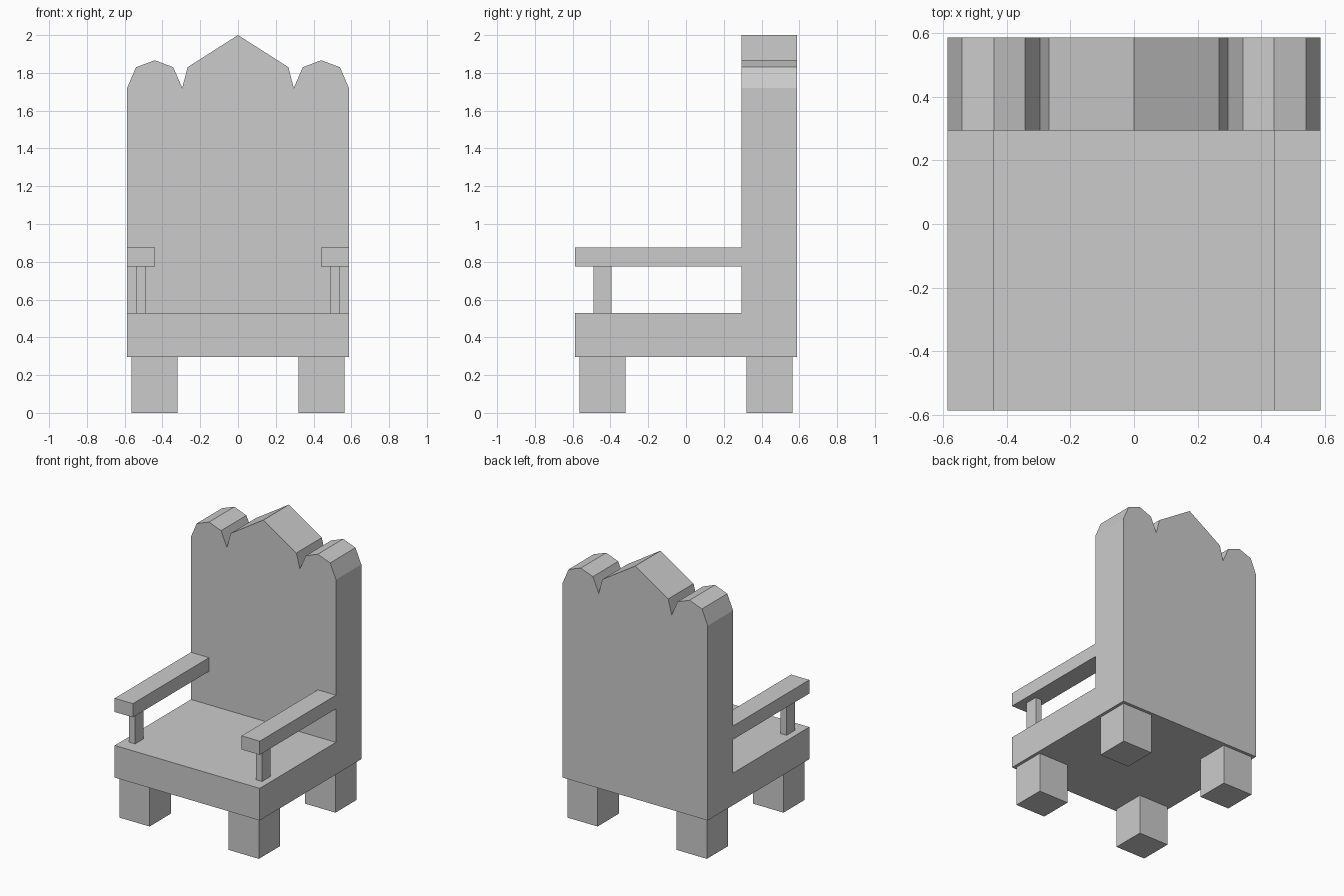
import bpy
import bmesh

if "Cube" in bpy.data.objects:
    bpy.data.objects.remove(bpy.data.objects["Cube"])


def prism(name, outline, y0, y1):
    """Extrude an (x, z) outline from y0 to y1."""
    bm = bmesh.new()
    face = bm.faces.new([bm.verts.new((x, y0, z)) for x, z in outline])
    ext = bmesh.ops.extrude_face_region(bm, geom=[face])
    verts = [g for g in ext["geom"] if isinstance(g, bmesh.types.BMVert)]
    bmesh.ops.translate(bm, verts=verts, vec=(0, y1 - y0, 0))
    bmesh.ops.recalc_face_normals(bm, faces=bm.faces)
    mesh = bpy.data.meshes.new(name)
    bm.to_mesh(mesh)
    bm.free()
    obj = bpy.data.objects.new(name, mesh)
    bpy.context.collection.objects.link(obj)
    return obj


def box(name, x, y, z, mirror=(False, False)):
    """Box from (min, max) ranges, optionally mirrored in x and y."""
    obj = prism(name, [(x[0], z[0]), (x[1], z[0]), (x[1], z[1]), (x[0], z[1])], *y)
    if any(mirror):
        mod = obj.modifiers.new("Mirror", "MIRROR")
        mod.use_axis = (*mirror, False)
        mod.use_mirror_merge = False
    return obj


W = 0.587        # half width and half depth
BACK_Y = 0.294   # front of the backrest
LEG_TOP, SEAT_TOP = 0.295, 0.53
ARM_LOW, ARM_TOP = 0.775, 0.875

# Four legs
box("legs", (0.32, 0.565), (0.32, 0.565), (0, LEG_TOP), (True, True))

# Seat slab
box("seat", (-W, W), (-W, BACK_Y), (LEG_TOP, SEAT_TOP))

# Backrest with a pointed crest between two rounded shoulders
crest = [(W, 1.72), (0.54, 1.83), (0.44, 1.867), (0.343, 1.83),
         (0.295, 1.72), (0.267, 1.83)]
outline = [(W, LEG_TOP)] + crest + [(0, 2.0)]
outline += [(-x, z) for x, z in reversed(crest)] + [(-W, LEG_TOP)]
prism("backrest", outline, BACK_Y, W)

# Armrests and their front posts
box("armrests", (0.44, W), (-W, BACK_Y), (ARM_LOW, ARM_TOP), (True, False))
box("armrest_posts", (0.49, 0.538), (-0.49, -0.394), (SEAT_TOP, ARM_LOW), (True, False))
